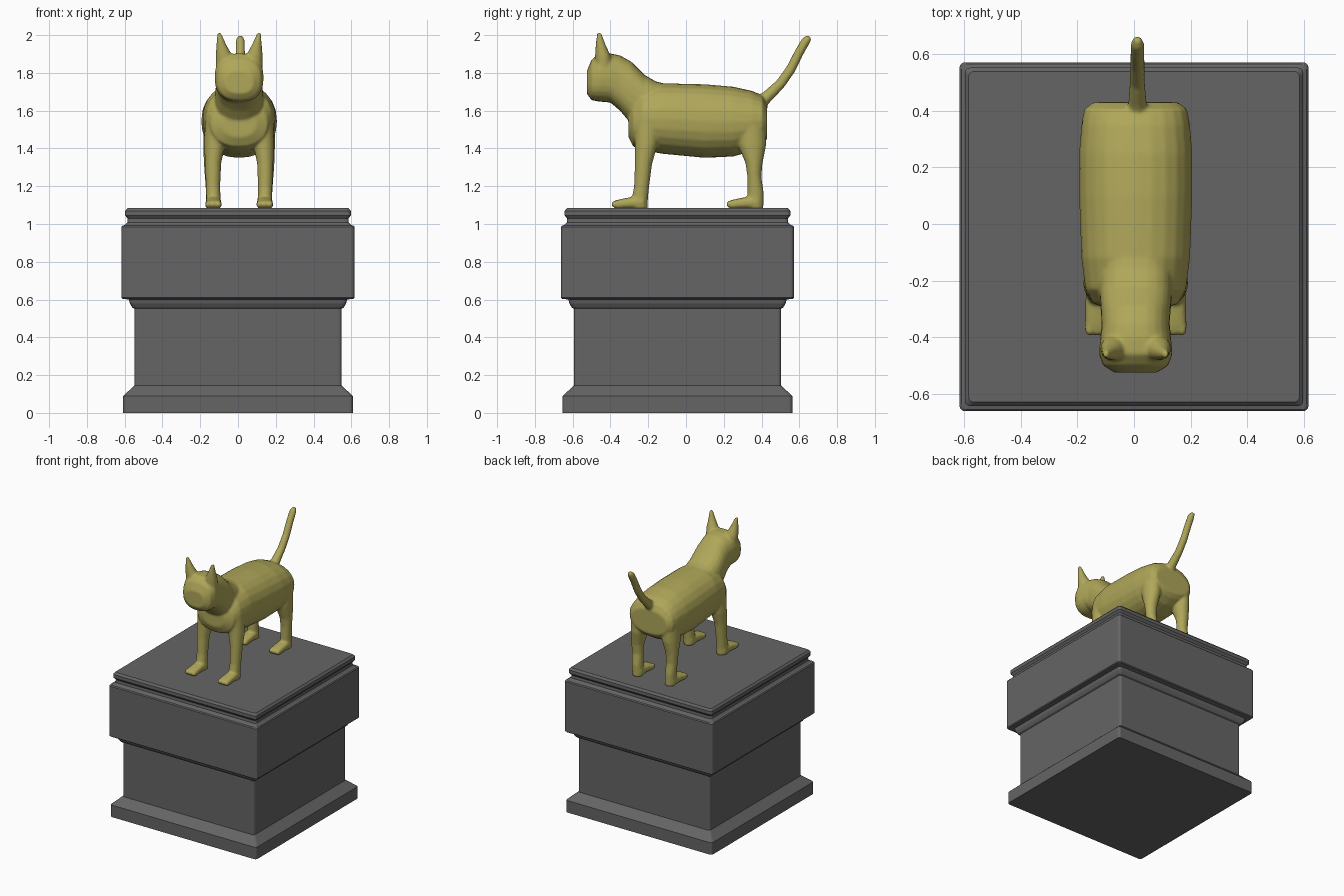
import bpy, bmesh, math
from mathutils import Vector


def material(name, rgb):
    m = bpy.data.materials.new(name)
    m.diffuse_color = (*rgb, 1)
    return m


STONE = material("dark grey stone", (0.13, 0.13, 0.13))
GOLD = material("olive gold", (0.43, 0.385, 0.1))
UP, BACK = Vector((0, 0, 1)), Vector((0, 1, 0))


def skin(bm, loops):
    """Bridge equal point loops into a closed tube."""
    rows = [[bm.verts.new(p) for p in loop] for loop in loops]
    n = len(rows[0])
    for a, b in zip(rows, rows[1:]):
        for i in range(n):
            j = (i + 1) % n
            bm.faces.new((a[i], a[j], b[j], b[i]))
    bm.faces.new(rows[0])
    bm.faces.new(rows[-1])


def loft(bm, rings, v, power=2.0, n=24):
    """Rings are (x, y, z, half size along x, half size along v)."""
    def super_round(t):
        return math.copysign(abs(t) ** (2 / power), t)
    loops = []
    for x, y, z, rx, rv in rings:
        c = Vector((x, y, z))
        angles = [2 * math.pi * i / n for i in range(n)]
        loops.append([c + Vector((rx * super_round(math.cos(a)), 0, 0))
                      + v * rv * super_round(math.sin(a)) for a in angles])
    skin(bm, loops)


def finish(bm, name, mat):
    bmesh.ops.recalc_face_normals(bm, faces=bm.faces)
    me = bpy.data.meshes.new(name)
    bm.to_mesh(me)
    bm.free()
    me.materials.append(mat)
    ob = bpy.data.objects.new(name, me)
    bpy.context.collection.objects.link(ob)
    return ob


# Pedestal: moulding profile swept round a square with softened corners
def square_loop(h, z, r=0.018, cy=-0.045):
    pts = []
    for k in range(4):
        a0 = k * math.pi / 2
        cx = (h - r) * (1 if k in (0, 3) else -1)
        cyy = (h - r) * (1 if k in (0, 1) else -1)
        for s in range(4):
            a = a0 + s * math.pi / 6
            pts.append((cx + r * math.cos(a), cy + cyy + r * math.sin(a), z))
    return pts


profile = [(0.608, 0), (0.608, 0.09), (0.548, 0.145), (0.548, 0.552),
           (0.56, 0.558), (0.572, 0.578), (0.578, 0.6), (0.61, 0.604),
           (0.616, 0.61), (0.616, 0.985), (0.61, 0.992), (0.598, 0.995),
           (0.586, 1.008), (0.584, 1.028), (0.597, 1.045), (0.597, 1.07),
           (0.584, 1.084)]
bm = bmesh.new()
skin(bm, [square_loop(h, z) for h, z in profile])
finish(bm, "pedestal", STONE)

# Cat: overlapping forms fused into one smooth skin
CX = 0.006
bm = bmesh.new()

# Trunk (y, z centre, half width, half height)
trunk = [(-0.305, 1.53, 0.09, 0.07), (-0.28, 1.53, 0.15, 0.12),
         (-0.23, 1.555, 0.178, 0.165), (-0.12, 1.558, 0.192, 0.187),
         (0.1, 1.545, 0.2, 0.195), (0.25, 1.542, 0.2, 0.185),
         (0.35, 1.545, 0.192, 0.16), (0.405, 1.55, 0.182, 0.13),
         (0.43, 1.54, 0.15, 0.09)]
loft(bm, [(CX, y, z, w, h) for y, z, w, h in trunk], UP, 2.2)

# Neck and head (y, bottom, top, half width)
head = [(-0.08, 1.5, 1.735, 0.12), (-0.16, 1.5, 1.755, 0.13),
        (-0.22, 1.5, 1.79, 0.13), (-0.29, 1.53, 1.86, 0.125),
        (-0.35, 1.6, 1.893, 0.12), (-0.4, 1.643, 1.903, 0.125),
        (-0.46, 1.648, 1.903, 0.13), (-0.5, 1.655, 1.87, 0.115),
        (-0.525, 1.69, 1.81, 0.075)]
loft(bm, [(CX, y, (a + b) / 2, w, (b - a) / 2) for y, a, b, w in head], UP, 2.5)

for s in (-1, 1):
    def side(rings, v, power=2.0):
        loft(bm, [(CX + s * x, y, z, rx, rv) for x, y, z, rx, rv in rings], v, power)

    # Ears
    side([(0.075, -0.435, 1.82, 0.048, 0.045), (0.08, -0.44, 1.89, 0.045, 0.042),
          (0.094, -0.452, 1.95, 0.026, 0.026), (0.106, -0.46, 2.012, 0.01, 0.012)], BACK)
    # Front legs
    side([(0.125, -0.2, 1.58, 0.055, 0.07), (0.13, -0.21, 1.42, 0.055, 0.06),
          (0.138, -0.225, 1.32, 0.043, 0.046), (0.138, -0.235, 1.2, 0.038, 0.04),
          (0.136, -0.245, 1.13, 0.038, 0.043), (0.136, -0.245, 1.082, 0.038, 0.043)], BACK)
    # Hind legs
    side([(0.125, 0.34, 1.58, 0.065, 0.085), (0.13, 0.35, 1.42, 0.06, 0.075),
          (0.142, 0.36, 1.32, 0.045, 0.045), (0.142, 0.362, 1.25, 0.04, 0.037),
          (0.138, 0.368, 1.17, 0.038, 0.043), (0.135, 0.368, 1.082, 0.038, 0.042)], BACK)
    # Paws with three toes each
    for y in (-0.39, 0.218):
        side([(0.136, y + 0.165, 1.115, 0.04, 0.034), (0.136, y + 0.1, 1.112, 0.042, 0.031),
              (0.136, y + 0.04, 1.106, 0.043, 0.025), (0.136, y + 0.015, 1.104, 0.036, 0.02)],
             UP, 2.6)
        for dx in (-0.028, 0, 0.028):
            side([(0.136 + dx, y + t, 1.104, r, r * 1.3) for t, r in
                  ((-0.004, 0.007), (0.008, 0.015), (0.04, 0.017), (0.06, 0.012))], UP)

# Tail
tail = [(0.37, 1.63, 0.045), (0.43, 1.675, 0.032), (0.5, 1.742, 0.027),
        (0.555, 1.82, 0.026), (0.6, 1.91, 0.025), (0.635, 1.97, 0.024), (0.655, 1.992, 0.014)]
loft(bm, [(CX + 0.006, y, z, r, r) for y, z, r in tail], Vector((0, -0.8, 0.6)))

cat = finish(bm, "cat", GOLD)
fuse = cat.modifiers.new("fuse", 'REMESH')
fuse.mode = 'VOXEL'
fuse.voxel_size = 0.007
fuse.use_smooth_shade = True
soften = cat.modifiers.new("soften", 'SMOOTH')
soften.factor = 0.5
soften.iterations = 8
